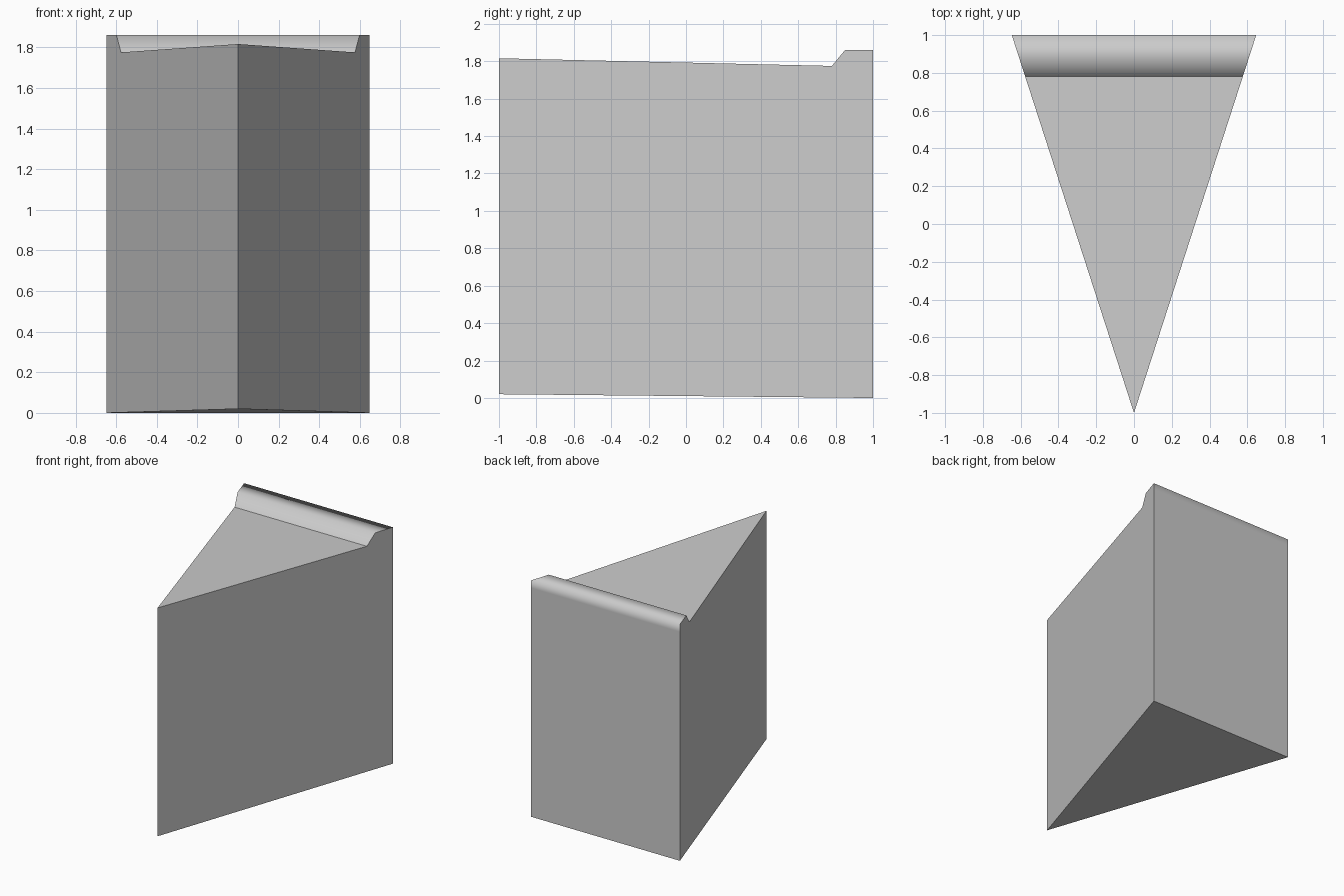
import bpy
import bmesh
import math

cube = bpy.data.objects.get("Cube")
if cube:
    bpy.data.objects.remove(cube, do_unlink=True)

# Plain grey material
grey = bpy.data.materials.new("light_grey")
grey.use_nodes = True
colour = (0.6, 0.6, 0.6, 1)
grey.diffuse_color = colour
grey.node_tree.nodes["Principled BSDF"].inputs["Base Color"].default_value = colour

HALF_WIDTH = 0.647  # half width at the back; the wedge tapers to a front edge

# Side profile (y, z) behind the front edge: base, back, raised lip, lip foot
profile = [(1, 0), (1, 1.8), (1, 1.86), (0.85, 1.86), (0.78, 1.775)]

bm = bmesh.new()
tip_low = bm.verts.new((0, -1, 0.02))
tip_high = bm.verts.new((0, -1, 1.816))


def side(sign):
    return [bm.verts.new((sign * HALF_WIDTH * (y + 1) / 2, y, z)) for y, z in profile]


right, left = side(-1), side(1)

# Flat side walls
bm.faces.new([tip_low, *right, tip_high])
bm.faces.new([tip_low, *left, tip_high])

# Back and lip strips
for i in range(len(profile) - 1):
    bm.faces.new([right[i], right[i + 1], left[i + 1], left[i]])

# Sloping top and underside
bm.faces.new([tip_high, right[-1], left[-1]])
bm.faces.new([tip_low, right[0], left[0]])
bmesh.ops.recalc_face_normals(bm, faces=bm.faces[:])

# Rounded shading across the lip, crisp everywhere else
for face in bm.faces:
    face.smooth = True
lip_rows = [(right[i], left[i]) for i in (1, 2, 3)]
for edge in bm.edges:
    edge.smooth = any(set(edge.verts) == set(row) for row in lip_rows)

mesh = bpy.data.meshes.new("wedge_block")
bm.to_mesh(mesh)
bm.free()
mesh.materials.append(grey)
bpy.context.collection.objects.link(bpy.data.objects.new("wedge_block", mesh))
